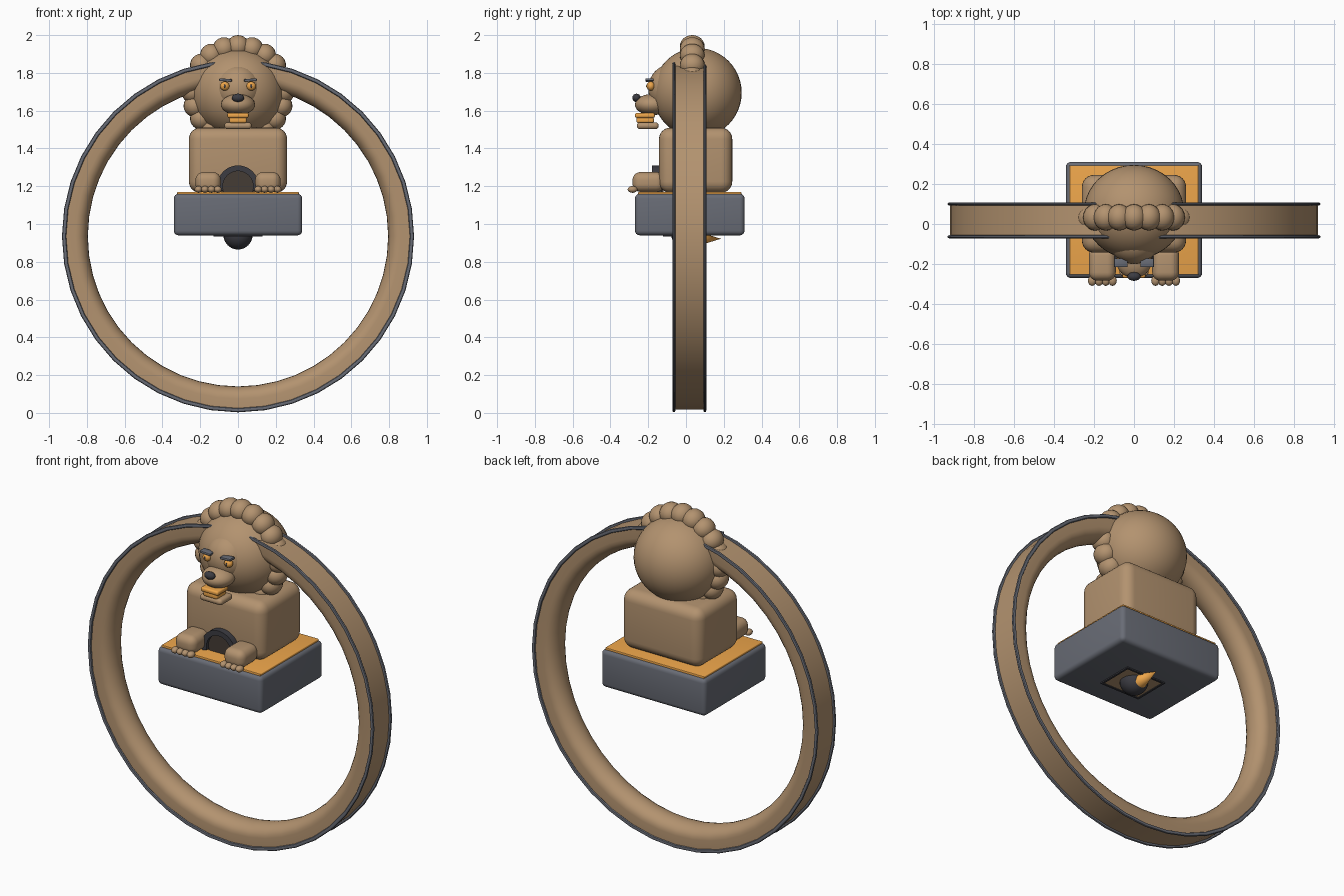
import bpy, bmesh
from math import sin, cos, pi, radians

if "Cube" in bpy.data.objects:
    bpy.data.objects.remove(bpy.data.objects["Cube"])


def mat(name, r, g, b):
    m = bpy.data.materials.new(name)
    m.diffuse_color = (r, g, b, 1)
    m.use_nodes = True
    m.node_tree.nodes["Principled BSDF"].inputs["Base Color"].default_value = m.diffuse_color
    return m


BROWN = mat("brown", 0.45, 0.29, 0.16)
ORANGE = mat("orange", 0.85, 0.38, 0.07)
GREY = mat("grey", 0.14, 0.15, 0.18)
DARK = mat("dark", 0.045, 0.045, 0.055)
SHADE = mat("dark_brown", 0.06, 0.045, 0.035)


def finish(name, m, angle=40):
    o = bpy.context.object
    o.name = name
    o.data.materials.append(m)
    bpy.ops.object.shade_smooth_by_angle(angle=radians(angle))
    return o


def ball(name, m, loc, rad, seg=32, rings=20):
    bpy.ops.mesh.primitive_uv_sphere_add(segments=seg, ring_count=rings, radius=1, location=loc)
    bpy.context.object.scale = rad
    bpy.ops.object.transform_apply(location=False, rotation=False, scale=True)
    return finish(name, m)


def box(name, m, lo, hi, bevel=0, rot=(0, 0, 0), seg=4):
    loc = [(a + b) / 2 for a, b in zip(lo, hi)]
    bpy.ops.mesh.primitive_cube_add(size=1, location=loc, rotation=rot)
    o = bpy.context.object
    o.scale = [b - a for a, b in zip(lo, hi)]
    bpy.ops.object.transform_apply(location=False, rotation=False, scale=True)
    if bevel:
        b = o.modifiers.new("bevel", "BEVEL")
        b.width, b.segments = bevel, seg
        bpy.ops.object.modifier_apply(modifier="bevel")
    return finish(name, m)


def lathe(name, m, profile, centre, seg, start=0.0, sweep=2 * pi):
    """Sweep a closed (radius, y) profile around the y axis."""
    bm = bmesh.new()
    full = sweep > 6.28
    n = seg if full else seg + 1
    rows = []
    for i in range(n):
        a = start + sweep * i / seg
        rows.append([bm.verts.new((r * cos(a), y, r * sin(a))) for r, y in profile])
    k = len(profile)
    for i in range(seg):
        p, q = rows[i], rows[(i + 1) % n]
        for j in range(k):
            bm.faces.new((p[j], p[(j + 1) % k], q[(j + 1) % k], q[j]))
    if not full:
        bm.faces.new(rows[0])
        bm.faces.new(rows[-1])
    bmesh.ops.recalc_face_normals(bm, faces=bm.faces)
    me = bpy.data.meshes.new(name)
    bm.to_mesh(me)
    bm.free()
    o = bpy.data.objects.new(name, me)
    o.location = centre
    bpy.context.collection.objects.link(o)
    bpy.ops.object.select_all(action="DESELECT")
    o.select_set(True)
    bpy.context.view_layer.objects.active = o
    return finish(name, m)


# Large hoop: flat outside, rounded inside
CZ = 0.935
hoop = [(0.918, -0.08), (0.918, 0.08)]
hoop += [(0.86 - 0.065 * sin(pi * i / 12), 0.08 * cos(pi * i / 12)) for i in range(13)]
lathe("hoop", BROWN, hoop, (0, 0.018, CZ), 48)

# Rim rails on both edges of the hoop
for side, y in (("front", -0.064), ("back", 0.1)):
    rail = [(0.921 + 0.011 * cos(pi * i / 4), 0.008 * sin(pi * i / 4)) for i in range(8)]
    lathe(side + "_rim_rail", GREY, rail, (0, y, CZ), 40)

# Plinth and its top plate
box("plinth", GREY, (-0.34, -0.27, 0.94), (0.34, 0.31, 1.16), 0.025)
box("plinth_top_plate", ORANGE, (-0.322, -0.253, 1.15), (0.322, 0.293, 1.17), 0.004)

# Body and head
box("body", BROWN, (-0.26, -0.143, 1.165), (0.26, 0.245, 1.51), 0.06, seg=6)
ball("head_back", BROWN, (0, 0.06, 1.695), (0.25, 0.235, 0.237), 40, 24)
ball("head_front", BROWN, (0, -0.01, 1.675), (0.19, 0.14, 0.19), 40, 24)
ball("face", BROWN, (0, -0.085, 1.715), (0.125, 0.115, 0.128))
ball("muzzle", BROWN, (0, -0.18, 1.632), (0.09, 0.09, 0.056))
ball("nose", DARK, (0, -0.262, 1.668), (0.033, 0.022, 0.022), 20, 12)

# Mouth
box("upper_teeth", ORANGE, (-0.057, -0.27, 1.562), (0.057, -0.165, 1.588), 0.01)
box("lower_teeth", ORANGE, (-0.046, -0.262, 1.535), (0.046, -0.17, 1.566), 0.01)
box("jaw", BROWN, (-0.072, -0.26, 1.502), (0.072, -0.145, 1.538), 0.017)

# Mane of round lobes
for i in range(20):
    a = 2 * pi * i / 20
    ball("mane_lobe", BROWN, (0.24 * sin(a), 0.033, 1.70 + 0.24 * cos(a)),
         (0.06, 0.066, 0.06), 20, 12)

# Eyes, brows, paws, toes
for s in (-1, 1):
    ball("eye", ORANGE, (s * 0.07, -0.187, 1.73), (0.025, 0.022, 0.024), 20, 12)
    ball("pupil", DARK, (s * 0.07, -0.207, 1.73), (0.006, 0.004, 0.009), 10, 6)
    cx = s * 0.066
    box("brow", GREY, (cx - 0.034, -0.215, 1.755), (cx + 0.034, -0.172, 1.769), 0.004,
        (0, s * radians(-4), 0), 2)
    cx = s * 0.158
    box("paw", BROWN, (cx - 0.067, -0.283, 1.17), (cx + 0.067, -0.115, 1.275), 0.042, seg=6)
    for k in range(4):
        ball("toe", BROWN, (cx + (k - 1.5) * 0.034, -0.283, 1.183), (0.021, 0.026, 0.018), 16, 10)

# Arched opening between the paws
arch = [(0.08, -0.18), (0.11, -0.18), (0.11, -0.13), (0.08, -0.13)]
lathe("arch_frame", DARK, arch, (0, 0, 1.2), 24, -0.28, pi + 0.56)
bpy.ops.mesh.primitive_cylinder_add(vertices=32, radius=0.085, depth=0.04,
                                    location=(0, -0.14, 1.2), rotation=(pi / 2, 0, 0))
finish("arch_inside", SHADE)

# Underside: framed panel, ball and spike
box("under_panel", BROWN, (-0.12, -0.11, 0.937), (0.12, 0.09, 0.95))
for s in (-1, 1):
    box("panel_end_bar", DARK, (s * 0.125 - 0.006, -0.12, 0.933), (s * 0.125 + 0.006, 0.1, 0.945))
    y = -0.01 + s * 0.105
    box("panel_side_bar", DARK, (-0.13, y - 0.006, 0.933), (0.13, y + 0.006, 0.945))
ball("under_ball", DARK, (0, 0, 0.942), (0.077, 0.077, 0.077), 24, 16)
bpy.ops.mesh.primitive_cone_add(vertices=24, radius1=0.04, radius2=0, depth=0.13,
                                location=(0, 0.12, 0.922), rotation=(radians(-90), 0, 0))
finish("under_spike", ORANGE)
